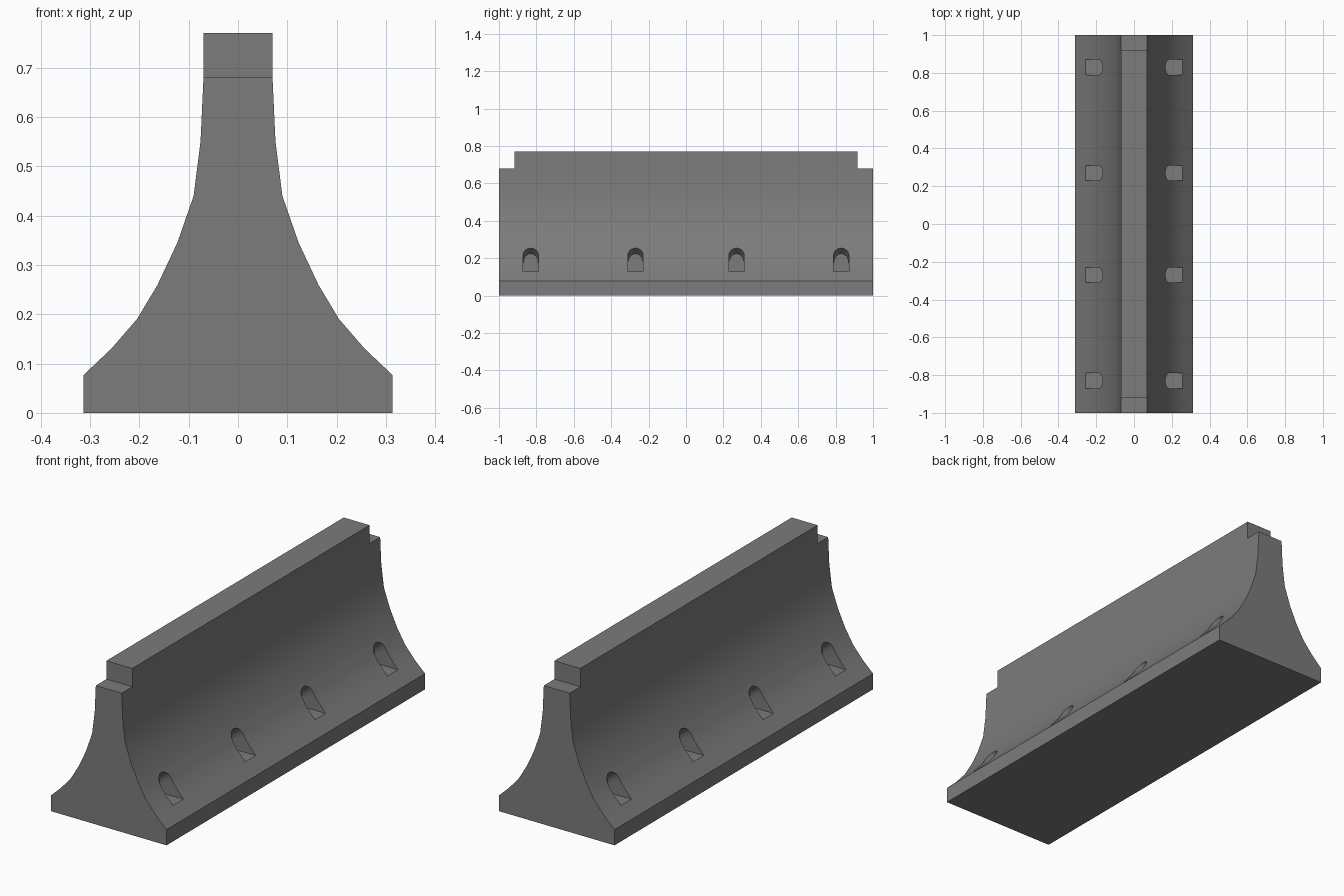
import bpy
import bmesh
from math import cos, sin, pi, radians

cube = bpy.data.objects.get("Cube")
if cube:
    bpy.data.objects.remove(cube, do_unlink=True)

concrete = bpy.data.materials.new("concrete_grey")
concrete.use_nodes = True
colour = (0.2, 0.2, 0.2, 1)
concrete.diffuse_color = colour
concrete.node_tree.nodes["Principled BSDF"].inputs["Base Color"].default_value = colour


def loft(bm, start, end):
    """Closed solid between two matching outlines."""
    a = [bm.verts.new(p) for p in start]
    b = [bm.verts.new(p) for p in end]
    bm.faces.new(a)
    bm.faces.new(b[::-1])
    for i in range(len(a)):
        j = (i + 1) % len(a)
        bm.faces.new((a[j], a[i], b[i], b[j]))


def make_object(name, bm):
    bmesh.ops.recalc_face_normals(bm, faces=bm.faces)
    mesh = bpy.data.meshes.new(name)
    bm.to_mesh(mesh)
    bm.free()
    mesh.materials.append(concrete)
    obj = bpy.data.objects.new(name, mesh)
    bpy.context.collection.objects.link(obj)
    return obj


# Barrier body: mirrored flared profile, run along y
half = [(0.313, 0), (0.313, 0.077), (0.257, 0.13), (0.205, 0.19), (0.163, 0.26),
        (0.123, 0.345), (0.09, 0.44), (0.076, 0.55), (0.07, 0.68), (0.07, 0.77)]
profile = half + [(-x, z) for x, z in reversed(half)]
bm = bmesh.new()
loft(bm, [(x, -1, z) for x, z in profile], [(x, 1, z) for x, z in profile])
barrier = make_object("barrier_body", bm)

cut = bmesh.new()

# Step at each end of the top
for side in (-1, 1):
    box = [(-0.2, 0.68), (0.2, 0.68), (0.2, 0.9), (-0.2, 0.9)]
    loft(cut, [(x, side * 0.918, z) for x, z in box], [(x, side * 1.1, z) for x, z in box])

# Arched pockets: flat floor, upright back wall, ceiling rising outwards
back, front, floor, spring, rise, slope, width = 0.13, 0.34, 0.13, 0.17, 0.055, 0.8, 0.041
arch = [(width * cos(i * pi / 8), spring + rise * sin(i * pi / 8)) for i in range(9)]
lift = slope * (front - back)
for side in (-1, 1):
    for y in (-0.83, -0.27, 0.27, 0.83):
        base = [(-width, floor), (width, floor)]
        inner = [(side * back, y + u, z) for u, z in base + arch]
        outer = [(side * front, y + u, z) for u, z in base]
        outer += [(side * front, y + u, z + lift) for u, z in arch]
        loft(cut, inner, outer)

cutter = make_object("cutter", cut)
cutter.hide_render = True

# Cut the body and keep hard edges
mod = barrier.modifiers.new("cuts", 'BOOLEAN')
mod.operation = 'DIFFERENCE'
mod.solver = 'EXACT'
mod.object = cutter
bpy.ops.object.select_all(action='DESELECT')
barrier.select_set(True)
bpy.context.view_layer.objects.active = barrier
bpy.ops.object.modifier_apply(modifier=mod.name)
bpy.data.objects.remove(cutter, do_unlink=True)
bpy.ops.object.shade_smooth_by_angle(angle=radians(25))
